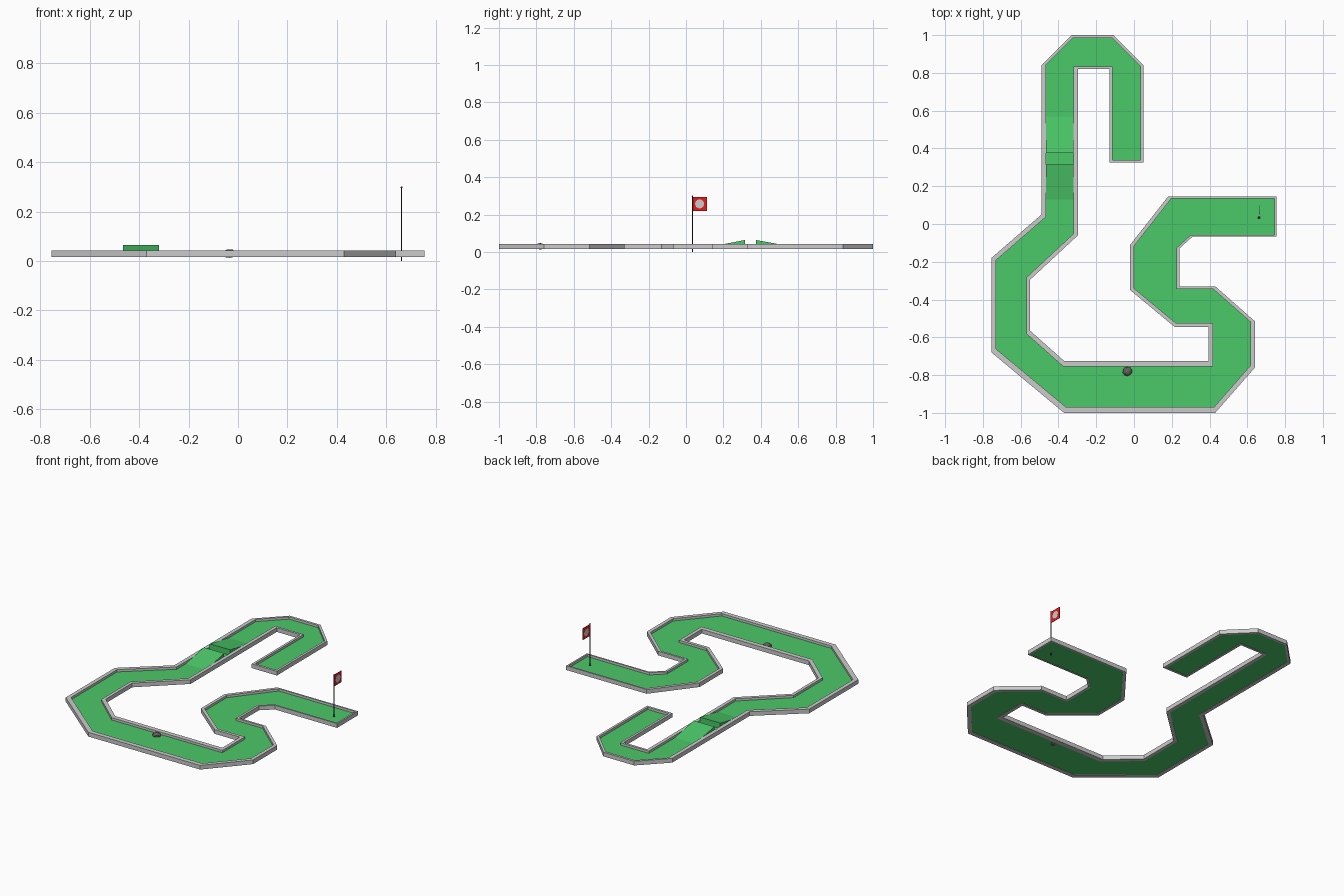
import bpy, bmesh, math, random
from mathutils import Vector

if "Cube" in bpy.data.objects:
    bpy.data.objects.remove(bpy.data.objects["Cube"])

FLOOR_B, FLOOR_T, WALL_B, WALL_T = 0.018, 0.028, 0.016, 0.043


def material(name, rgb):
    m = bpy.data.materials.new(name)
    m.diffuse_color = (*rgb, 1)
    m.use_nodes = True
    m.node_tree.nodes["Principled BSDF"].inputs["Base Color"].default_value = m.diffuse_color
    return m


GREEN = material("turf", (0.07, 0.58, 0.14))
RED = material("red", (0.8, 0.01, 0.01))
DARK = material("dark", (0.03, 0.03, 0.03))
STONE = material("stone", (0.12, 0.12, 0.11))


def finish(name, bm, mat=None):
    bmesh.ops.recalc_face_normals(bm, faces=bm.faces)
    me = bpy.data.meshes.new(name)
    bm.to_mesh(me)
    bm.free()
    ob = bpy.data.objects.new(name, me)
    bpy.context.collection.objects.link(ob)
    if mat:
        me.materials.append(mat)
    return ob


def prism(name, profile, direction, mat):
    """Extrude a closed 3D profile along a direction."""
    bm = bmesh.new()
    face = bm.faces.new([bm.verts.new(p) for p in profile])
    ext = bmesh.ops.extrude_face_region(bm, geom=[face], use_keep_orig=True)
    bmesh.ops.translate(bm, vec=direction,
                        verts=[v for v in ext["geom"] if isinstance(v, bmesh.types.BMVert)])
    return finish(name, bm, mat)


# Course outline, counterclockwise: x, y, thickness of the wall that starts there
OUTLINE = [
    (-.13, .325, .015), (.05, .325, .015), (.05, .84, .015), (-.11, 1, .015),
    (-.33, 1, .015), (-.49, .84, .025), (-.49, .05, .025), (-.755, -.18, .025),
    (-.755, -.68, .03), (-.37, -1, .03), (.43, -1, .025), (.64, -.76, .023),
    (.64, -.515, .018), (.43, -.33, .013), (.24, -.33, .015), (.24, -.13, .013),
    (.31, -.067, .01), (.755, -.067, .01), (.755, .145, .01), (.18, .145, .02),
    (-.02, -.11, .02), (-.02, -.35, .02), (.215, -.545, .02), (.395, -.545, .022),
    (.395, -.725, .03), (-.37, -.725, .025), (-.55, -.565, .02), (-.55, -.295, .022),
    (-.297, -.06, .022), (-.297, .82, .015), (-.13, .82, .015)]
outer = [Vector(p[:2]) for p in OUTLINE]
n = len(outer)


def inset_corner(i):
    """Corner where the inner lines of two neighbouring walls meet."""
    d0 = (outer[i] - outer[i - 1]).normalized()
    d1 = (outer[(i + 1) % n] - outer[i]).normalized()
    t0, t1 = OUTLINE[i - 1][2], OUTLINE[i][2]
    p0 = outer[i] + t0 * Vector((-d0.y, d0.x))
    p1 = outer[i] + t1 * Vector((-d1.y, d1.x))
    s = (p1 - p0).cross(d1) / d0.cross(d1)
    return p0 + s * d0


inner = [inset_corner(i) for i in range(n)]

# Turf floor
prism("turf_floor", [(p.x, p.y, FLOOR_B) for p in inner], (0, 0, FLOOR_T - FLOOR_B), GREEN)

# Border wall ring
bm = bmesh.new()
rings = [[bm.verts.new((p.x, p.y, z)) for p in pts] for pts, z in
         ((outer, WALL_B), (outer, WALL_T), (inner, WALL_T), (inner, WALL_B))]
for k in range(4):
    a, b = rings[k], rings[(k + 1) % 4]
    for i in range(n):
        j = (i + 1) % n
        bm.faces.new((a[i], a[j], b[j], b[i]))
finish("border_wall", bm)

# Two jump ramps facing each other across a gap
for name, low, high in (("near_ramp", .125, .315), ("far_ramp", .575, .375)):
    prism(name, [(-.465, low, FLOOR_T - .001), (-.465, high, FLOOR_T - .001),
                 (-.465, high, .064)], (.146, 0, 0), GREEN)

# Stone beside the wall
random.seed(4)
bm = bmesh.new()
bmesh.ops.create_icosphere(bm, subdivisions=2, radius=1)
for v in bm.verts:
    v.co *= random.uniform(.92, 1.06)
    v.co = Vector((v.co.x * .026, v.co.y * .024, v.co.z * .018))
finish("stone", bm, STONE).location = (-.035, -.78, .03)

# Flag pole with a tip
PX, PY = .662, .034
bpy.ops.mesh.primitive_cylinder_add(vertices=12, radius=.0025, depth=.298, location=(PX, PY, .149))
pole = bpy.context.object
pole.name = "flag_pole"
pole.data.materials.append(DARK)
bpy.ops.object.shade_smooth_by_angle()
bpy.ops.mesh.primitive_uv_sphere_add(segments=12, ring_count=8, radius=.004, location=(PX, PY, .298))
tip = bpy.context.object
tip.name = "pole_tip"
tip.data.materials.append(RED)
bpy.ops.object.shade_smooth_by_angle()

# Flag cloth with a plain round patch through it
prism("flag", [(PX - .001, y, z) for y, z in
               ((PY, .22), (PY + .078, .22), (PY + .078, .295), (PY, .295))], (.002, 0, 0), RED)
bpy.ops.mesh.primitive_cylinder_add(vertices=24, radius=.024, depth=.003,
                                    location=(PX, PY + .039, .257), rotation=(0, math.pi / 2, 0))
bpy.context.object.name = "flag_patch"

# Cup: dark disc around the pole foot
bpy.ops.mesh.primitive_cylinder_add(vertices=16, radius=.008, depth=.001, location=(PX, PY, FLOOR_T))
cup = bpy.context.object
cup.name = "cup"
cup.data.materials.append(DARK)
